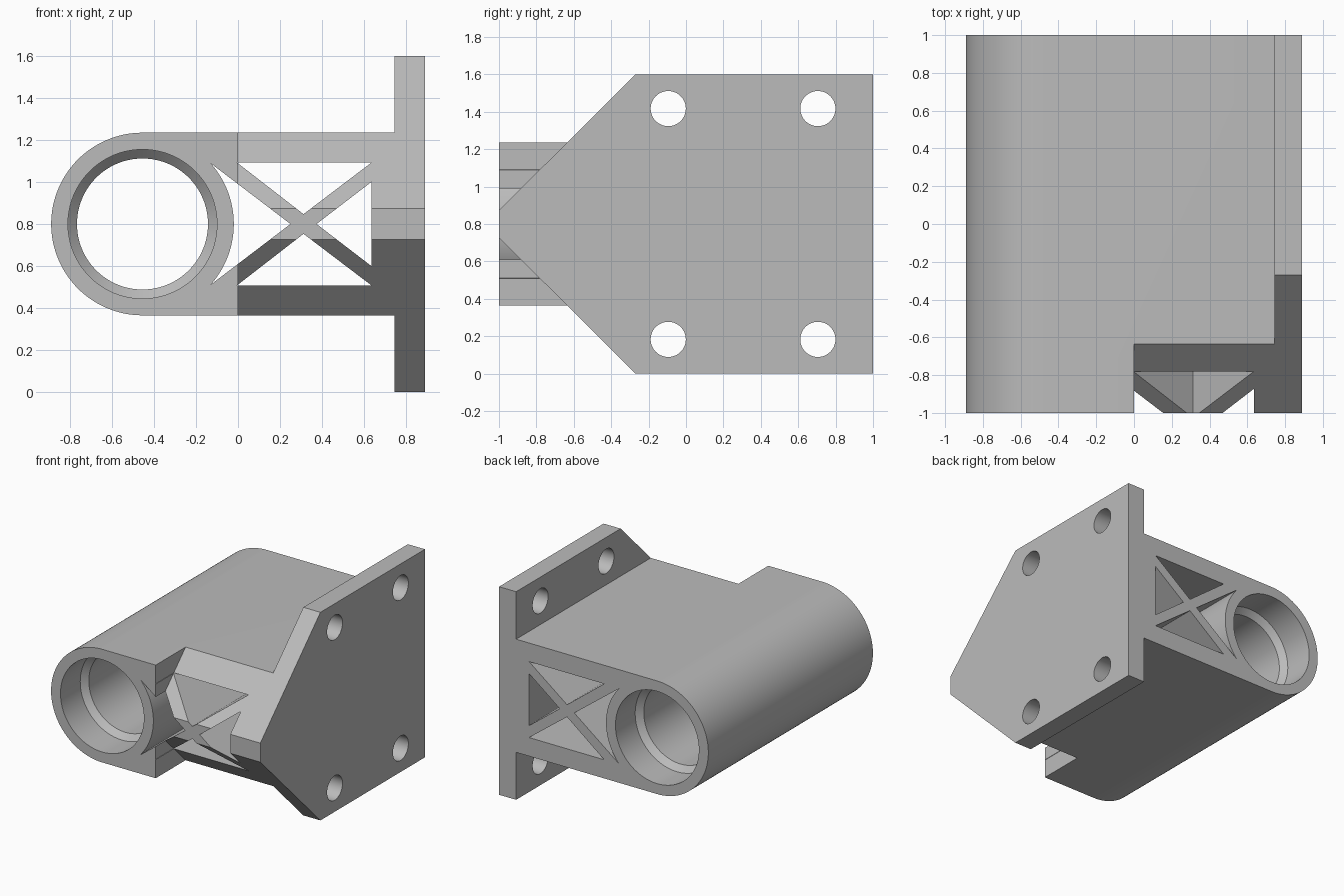
import bpy
import bmesh
from math import sin, cos, pi, atan2, radians
from mathutils import Vector

default_cube = bpy.data.objects.get("Cube")
if default_cube:
    bpy.data.objects.remove(default_cube, do_unlink=True)

# Main dimensions
BORE_X, BORE_Z = -0.455, 0.80
OUTER_R, SEAT_R, BORE_R = 0.435, 0.355, 0.312
FLANGE_IN, FLANGE_OUT = 0.745, 0.89
HEIGHT = 1.6

grey = bpy.data.materials.new("plain_grey")
grey.use_nodes = True
grey.diffuse_color = (0.5, 0.5, 0.5, 1)
grey.node_tree.nodes["Principled BSDF"].inputs["Base Color"].default_value = (0.5, 0.5, 0.5, 1)


def finish(name, bm):
    bmesh.ops.recalc_face_normals(bm, faces=bm.faces)
    mesh = bpy.data.meshes.new(name)
    bm.to_mesh(mesh)
    bm.free()
    mesh.materials.append(grey)
    obj = bpy.data.objects.new(name, mesh)
    bpy.context.collection.objects.link(obj)
    return obj


def prism(name, points, axis, start, end):
    """Extrude a 2D profile along x (points are y, z) or y (points are x, z)."""
    bm = bmesh.new()
    if axis == "y":
        verts = [bm.verts.new((a, start, b)) for a, b in points]
        step = Vector((0, end - start, 0))
    else:
        verts = [bm.verts.new((start, a, b)) for a, b in points]
        step = Vector((end - start, 0, 0))
    face = bm.faces.new(verts)
    extruded = bmesh.ops.extrude_face_region(bm, geom=[face])["geom"]
    moved = [v for v in extruded if isinstance(v, bmesh.types.BMVert)]
    bmesh.ops.translate(bm, verts=moved, vec=step)
    return finish(name, bm)


def lathe_y(name, profile, segments=128):
    """Solid of revolution around the bore axis; profile is (y, radius)."""
    bm = bmesh.new()
    rings = []
    for y, r in profile:
        rings.append([bm.verts.new((BORE_X + r * cos(2 * pi * i / segments), y,
                                    BORE_Z + r * sin(2 * pi * i / segments)))
                      for i in range(segments)])
    for a, b in zip(rings, rings[1:]):
        for i in range(segments):
            j = (i + 1) % segments
            bm.faces.new((a[i], a[j], b[j], b[i]))
    bm.faces.new(rings[0])
    bm.faces.new(rings[-1])
    return finish(name, bm)


def arc(radius, first, last, steps):
    return [(BORE_X + radius * cos(first + (last - first) * i / steps),
             BORE_Z + radius * sin(first + (last - first) * i / steps))
            for i in range(steps + 1)]


def flip(points):
    """Mirror a profile about the bore height."""
    return [(a, 2 * BORE_Z - b) for a, b in points]


# Bracket: round housing, arm and mounting flange in one profile
top, bottom = BORE_Z + OUTER_R, BORE_Z - OUTER_R
outline = arc(OUTER_R, pi / 2, 3 * pi / 2, 72) + [
    (FLANGE_IN, bottom), (FLANGE_IN, 0), (FLANGE_OUT, 0),
    (FLANGE_OUT, HEIGHT), (FLANGE_IN, HEIGHT), (FLANGE_IN, top)]
bracket = prism("bracket", outline, "y", -1, 1)

cutters = []

# Sloped front corners on the arm and flange
slope = [(-0.27, HEIGHT), (-0.17, 1.7), (-1.2, 1.7), (-1.2, 0.675), (-1, 0.873)]
cutters.append(prism("slope_cutter_top", slope, "x", 0, 1))
cutters.append(prism("slope_cutter_bottom", flip(slope), "x", 0, 1))

# Openings that leave the crossed ribs
upper = [(-0.004, 1.092), (0.635, 1.092), (0.312, 0.847)]
side = [(0.635, 1.0), (0.635, 0.6), (0.374, 0.8)]
tip = atan2(0.289, 0.325)
inner = arc(OUTER_R, -tip, tip, 32) + [(0.25, 0.8)]
for label, shape in (("top", upper), ("bottom", flip(upper)),
                     ("flange_side", side), ("housing_side", inner)):
    cutters.append(prism("window_cutter_" + label, shape, "y", -1.1, 1.1))

# Bore with a wider seat and bevelled shoulder at each end
half = [(-1.1, SEAT_R), (-0.76, SEAT_R), (-0.717, BORE_R)]
cutters.append(lathe_y("bore_cutter", half + [(-y, r) for y, r in reversed(half)]))

# Four bolt holes through the flange
for y in (-0.095, 0.705):
    for z in (0.183, HEIGHT - 0.183):
        ring = [(y + 0.094 * cos(2 * pi * i / 48), z + 0.094 * sin(2 * pi * i / 48))
                for i in range(48)]
        cutters.append(prism("bolt_hole_cutter", ring, "x", 0.7, 1))

# Apply every cut, then remove the cutters
bpy.context.view_layer.objects.active = bracket
for cutter in cutters:
    cutter.hide_render = True
    cut = bracket.modifiers.new(cutter.name, "BOOLEAN")
    cut.operation = "DIFFERENCE"
    cut.solver = "EXACT"
    cut.object = cutter
    bpy.ops.object.modifier_apply(modifier=cut.name)
    bpy.data.objects.remove(cutter, do_unlink=True)

bpy.ops.object.select_all(action="DESELECT")
bracket.select_set(True)
bpy.ops.object.shade_smooth_by_angle(angle=radians(25))
